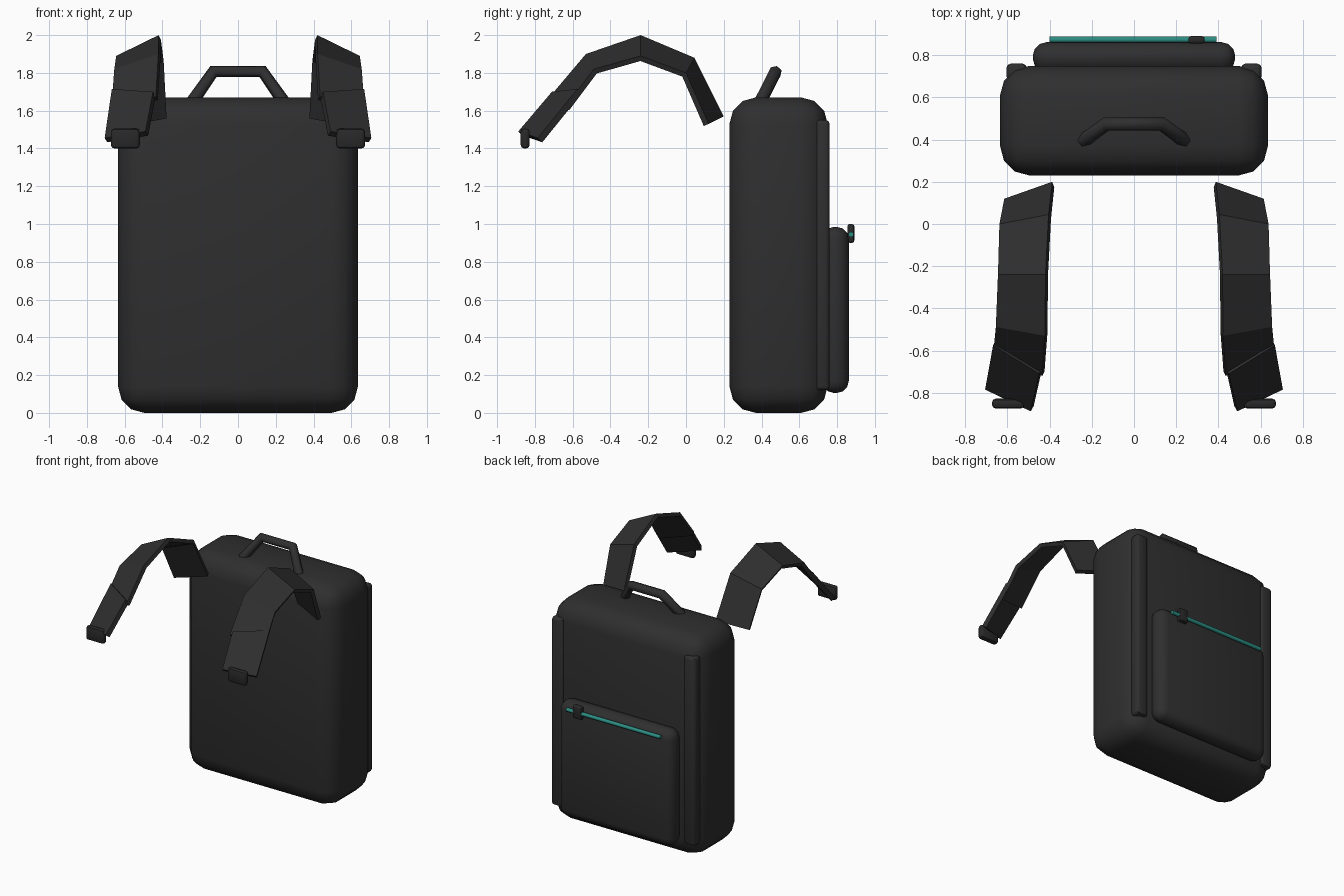
import bpy, bmesh, math
from mathutils import Matrix, Vector

cube = bpy.data.objects.get("Cube")
if cube:
    bpy.data.objects.remove(cube, do_unlink=True)


def material(name, colour):
    mat = bpy.data.materials.new(name)
    mat.use_nodes = True
    mat.diffuse_color = (*colour, 1)
    mat.node_tree.nodes["Principled BSDF"].inputs["Base Color"].default_value = (*colour, 1)
    return mat


FABRIC = material("black fabric", (0.028, 0.028, 0.028))
PLASTIC = material("dark plastic", (0.022, 0.022, 0.022))
TEAL = material("teal zip", (0.025, 0.27, 0.23))


def finish(name, bm, mat, smooth=True, mirror=False):
    mesh = bpy.data.meshes.new(name)
    bm.to_mesh(mesh)
    bm.free()
    mesh.materials.append(mat)
    obj = bpy.data.objects.new(name, mesh)
    bpy.context.collection.objects.link(obj)
    if smooth:
        bpy.ops.object.select_all(action="DESELECT")
        obj.select_set(True)
        bpy.context.view_layer.objects.active = obj
        bpy.ops.object.shade_smooth_by_angle(angle=math.radians(45))
    if mirror:
        obj.modifiers.new("Mirror", "MIRROR")
    return obj


def rounded_box(name, low, high, radius, segments, mat, mirror=False):
    low, high = Vector(low), Vector(high)
    bm = bmesh.new()
    bmesh.ops.create_cube(bm, size=1, matrix=Matrix.Translation((low + high) / 2)
                          @ Matrix.Diagonal((*(high - low), 1)))
    bmesh.ops.bevel(bm, geom=bm.edges[:], offset=radius, segments=segments,
                    profile=0.5, affect="EDGES", clamp_overlap=True)
    return finish(name, bm, mat, mirror=mirror)


def strap(name, inner, outer, thickness):
    """Webbing strip between two edge paths, repeated on the other side."""
    bm = bmesh.new()
    rows = [(bm.verts.new(a), bm.verts.new(b)) for a, b in zip(inner, outer)]
    for (a, b), (c, d) in zip(rows, rows[1:]):
        bm.faces.new((a, c, d, b))
    obj = finish(name, bm, FABRIC, smooth=False)
    solid = obj.modifiers.new("Thickness", "SOLIDIFY")
    solid.thickness = thickness
    solid.offset = -1
    obj.modifiers.new("Mirror", "MIRROR")


# Main bag, back pocket and raised side panels
rounded_box("bag_body", (-0.635, 0.23, 0), (0.635, 0.75, 1.67), 0.14, 3, FABRIC)
rounded_box("back_pocket", (-0.48, 0.72, 0.105), (0.48, 0.862, 0.985), 0.065, 3, FABRIC)
rounded_box("side_panels", (0.508, 0.68, 0.12), (0.605, 0.76, 1.55), 0.02, 2, FABRIC, True)

# Pocket zip and its pull
bm = bmesh.new()
bmesh.ops.create_cone(bm, cap_ends=True, segments=12, radius1=0.014, radius2=0.014, depth=0.79,
                      matrix=Matrix.Translation((-0.005, 0.874, 0.945))
                      @ Matrix.Rotation(math.pi / 2, 4, "Y"))
finish("pocket_zip", bm, TEAL)
rounded_box("zip_pull", (0.258, 0.855, 0.9), (0.335, 0.891, 1.0), 0.012, 2, PLASTIC)

# Carry handle
curve = bpy.data.curves.new("carry_handle", "CURVE")
curve.dimensions = "3D"
curve.bevel_depth = 0.034
curve.bevel_resolution = 1
curve.use_fill_caps = True
path = [(-0.24, 0.395, 1.65), (-0.13, 0.475, 1.807), (0.13, 0.475, 1.807), (0.24, 0.395, 1.65)]
spline = curve.splines.new("POLY")
spline.points.add(len(path) - 1)
for point, co in zip(spline.points, path):
    point.co = (*co, 1)
curve.materials.append(FABRIC)
bpy.context.collection.objects.link(bpy.data.objects.new("carry_handle", curve))

# Shoulder straps, lower strap ends and buckles
strap("shoulder_straps",
      [(0.388, 0.2, 1.57), (0.405, 0.045, 1.88), (0.42, -0.24, 2.0),
       (0.422, -0.53, 1.9), (0.435, -0.72, 1.675)],
      [(0.615, 0.12, 1.53), (0.638, 0.0, 1.8), (0.645, -0.24, 1.89),
       (0.655, -0.488, 1.82), (0.67, -0.64, 1.62)], 0.03)
strap("lower_straps",
      [(0.45, -0.71, 1.7), (0.49, -0.888, 1.49)],
      [(0.668, -0.575, 1.715), (0.706, -0.785, 1.455)], 0.036)
rounded_box("strap_buckles", (0.52, -0.875, 1.4), (0.673, -0.828, 1.505), 0.018, 2, PLASTIC, True)
